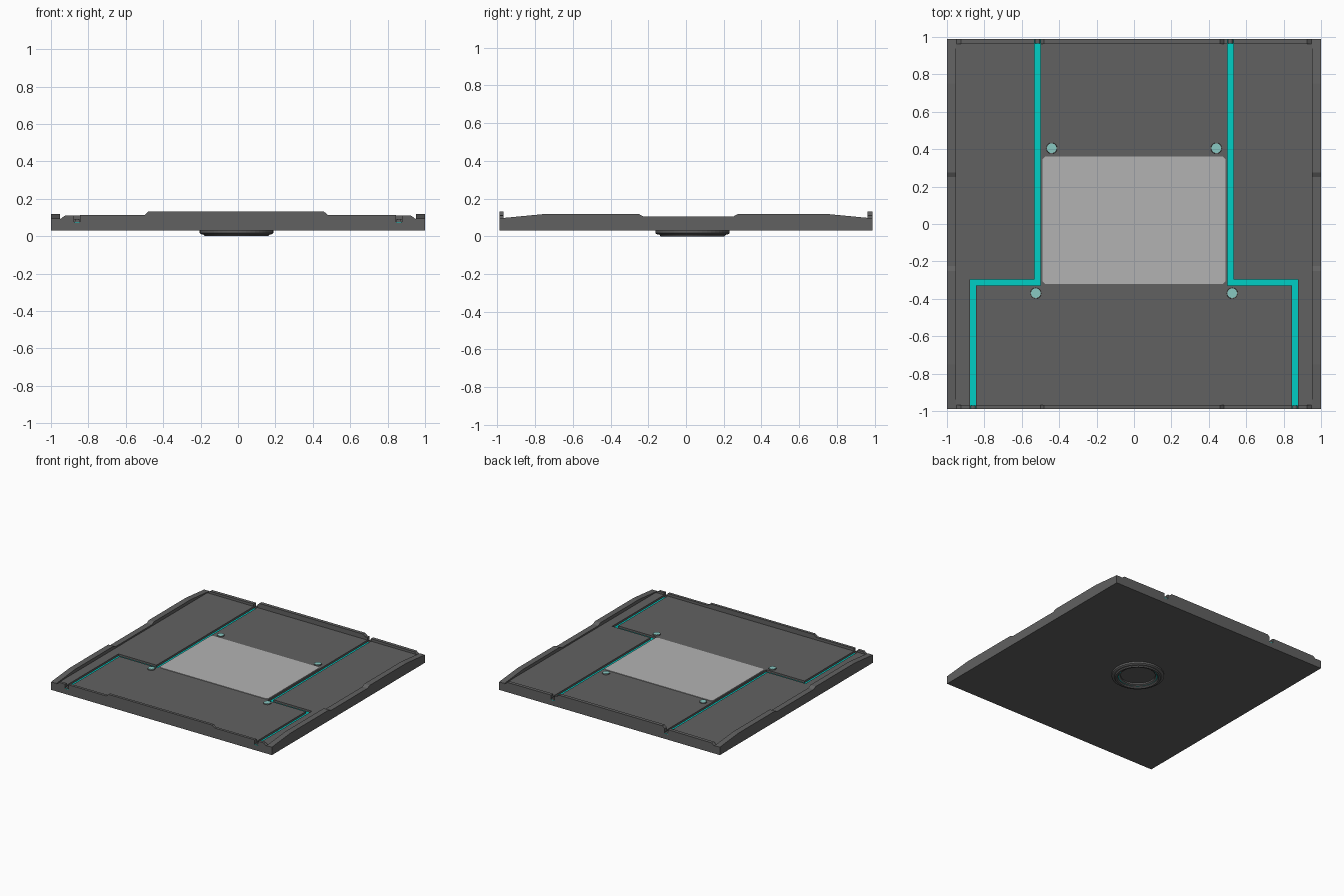
import bpy, bmesh, math

if "Cube" in bpy.data.objects:
    bpy.data.objects.remove(bpy.data.objects["Cube"])


def material(name, rgb):
    m = bpy.data.materials.new(name)
    m.diffuse_color = (*rgb, 1)
    m.use_nodes = True
    m.node_tree.nodes["Principled BSDF"].inputs["Base Color"].default_value = m.diffuse_color
    return m


DARK = material("dark_metal", (0.12, 0.12, 0.12))
TEAL = material("teal_light", (0.0, 0.62, 0.56))
PALE = material("pale_teal", (0.25, 0.58, 0.54))
LIGHT = material("light_plate", (0.45, 0.45, 0.45))


def finish(bm, name, mat):
    bmesh.ops.recalc_face_normals(bm, faces=bm.faces)
    me = bpy.data.meshes.new(name)
    bm.to_mesh(me)
    bm.free()
    ob = bpy.data.objects.new(name, me)
    bpy.context.collection.objects.link(ob)
    if mat:
        me.materials.append(mat)
    return ob


def prism(name, pts, a, b, mat, axis="z"):
    """Extrude a 2D outline from a to b along an axis."""
    place = {"z": lambda p, t: (p[0], p[1], t),
             "y": lambda p, t: (p[0], t, p[1]),
             "x": lambda p, t: (t, p[0], p[1])}[axis]
    bm = bmesh.new()
    lo = [bm.verts.new(place(p, a)) for p in pts]
    hi = [bm.verts.new(place(p, b)) for p in pts]
    bm.faces.new(lo)
    bm.faces.new(hi)
    n = len(pts)
    for i in range(n):
        j = (i + 1) % n
        bm.faces.new((lo[i], lo[j], hi[j], hi[i]))
    return finish(bm, name, mat)


def rect(x0, y0, x1, y1):
    return [(x0, y0), (x1, y0), (x1, y1), (x0, y1)]


def lathe(name, profile, centre, mat, n=48):
    """Revolve a closed (radius, z) outline into a ring."""
    bm = bmesh.new()
    rings = []
    for i in range(n):
        t = 2 * math.pi * i / n
        rings.append([bm.verts.new((centre[0] + r * math.cos(t), centre[1] + r * math.sin(t), z))
                      for r, z in profile])
    k = len(profile)
    for i in range(n):
        p, q = rings[i], rings[(i + 1) % n]
        for j in range(k):
            bm.faces.new((p[j], q[j], q[(j + 1) % k], p[(j + 1) % k]))
    return finish(bm, name, mat)


def disc(name, x, y, r, z0, z1, mat, n=24):
    pts = [(x + r * math.cos(2 * math.pi * i / n), y + r * math.sin(2 * math.pi * i / n))
           for i in range(n)]
    return prism(name, pts, z0, z1, mat)


E = 0.99            # front and back edge
TOP, FLOOR = 0.092, 0.075
XI, XO, W = 0.515, 0.86, 0.016   # channel centre lines and half width
YC = -0.312                      # cross channel

# Base slab
prism("base_slab", rect(-1, -E, 1, E), 0.03, FLOOR - 0.002, DARK)

# Raised centre panel; channels are the gaps left between panels
a, b, c = XI - W, XO - W, YC - W
prism("centre_panel", [(-b, -E), (b, -E), (b, c), (a, c), (a, E), (-a, E), (-a, c), (-b, c)],
      FLOOR - 0.002, TOP, DARK)

# Low point in the middle and humps towards both ends
rail = [(-E, 0.07), (-E, 0.095), (-0.75, 0.118), (-0.25, 0.118), (-0.225, 0.104),
        (0.25, 0.104), (0.275, 0.118), (0.75, 0.118), (E, 0.095), (E, 0.07)]

for s, side in ((-1, "left"), (1, "right")):
    a, b, c = XI + W, XO + W, YC + W
    # Outer panel
    prism(side + "_panel", [(s * x, y) for x, y in
          [(b, -E), (1, -E), (1, E), (a, E), (a, c), (b, c)]], FLOOR - 0.002, TOP, DARK)
    # Side rail
    prism(side + "_rail", rail, s * 0.952, s * 1.0, DARK, "x")
    # Glowing channel floor
    prism(side + "_channel_light", [(s * x, y) for x, y in
          [(XI - W, E), (XI - W, YC - W), (XO - W, YC - W), (XO - W, -E),
           (XO + W, -E), (XO + W, YC + W), (XI + W, YC + W), (XI + W, E)]],
          FLOOR - 0.002, FLOOR + 0.001, TEAL)

# Raised lips at the front and back, notched where the channels leave
for name, y0, y1, notch in (("front_lip", -E, -0.968, XO), ("back_lip", 0.962, E, XI)):
    n0, n1 = notch - W, notch + W
    if notch == XO:
        mid = [(-n0, 0.085), (-n0, 0.113), (-0.5, 0.113), (-0.48, 0.131),
               (0.46, 0.131), (0.48, 0.113), (n0, 0.113), (n0, 0.085)]
        end = [(n1, 0.085), (n1, 0.11), (0.925, 0.11), (0.948, 0.093), (0.948, 0.085)]
    else:
        mid = [(-n0, 0.085), (-n0, 0.113), (-0.48, 0.131), (0.46, 0.131),
               (0.48, 0.113), (n0, 0.113), (n0, 0.085)]
        end = [(n1, 0.085), (n1, 0.113), (0.925, 0.11), (0.948, 0.093), (0.948, 0.085)]
    prism(name, mid, y0, y1, DARK, "y")
    for s, side in ((-1, "left"), (1, "right")):
        prism(name + "_" + side + "_end", [(s * x, z) for x, z in end], y0, y1, DARK, "y")
        # Small round plug at the channel mouth
        plug = [(s * notch + 0.013 * math.cos(k * math.pi / 6), 0.08 + 0.013 * math.sin(k * math.pi / 6))
                for k in range(12)]
        prism(name + "_" + side + "_plug", plug, y0 + 0.002, y1 - 0.002, DARK, "y")

# Light centre plate with clipped corners
k = 0.015
prism("centre_plate", [(-0.49 + k, -0.32), (0.49 - k, -0.32), (0.49, -0.32 + k), (0.49, 0.36 - k),
                       (0.49 - k, 0.36), (-0.49 + k, 0.36), (-0.49, 0.36 - k), (-0.49, -0.32 + k)],
      TOP - 0.005, TOP + 0.004, LIGHT)

# Round lamps with dark bezels around the plate
for i, (x, y) in enumerate([(-0.44, 0.405), (0.44, 0.405), (-0.525, -0.37), (0.525, -0.37)]):
    lathe(f"lamp_bezel_{i}", [(0.024, TOP - 0.003), (0.03, TOP - 0.003), (0.028, TOP + 0.006),
                              (0.024, TOP + 0.006)], (x, y), DARK, 24)
    disc(f"lamp_{i}", x, y, 0.0255, TOP - 0.003, TOP + 0.008, PALE)

# Ring fitting under the slab
C = (-0.008, 0.035)
lathe("under_ring_outer", [(0.165, 0.031), (0.197, 0.031), (0.197, 0.016), (0.188, 0.01), (0.165, 0.01)],
      C, DARK)
lathe("under_ring_inner", [(0.148, 0.031), (0.168, 0.031), (0.176, 0.008), (0.17, 0.0), (0.156, 0.0),
                           (0.148, 0.008)], C, DARK)
lathe("under_ring_light", [(0.141, 0.031), (0.149, 0.031), (0.149, 0.014), (0.141, 0.014)], C, TEAL)
lathe("under_ring_core", [(0.13, 0.031), (0.142, 0.031), (0.142, 0.012), (0.13, 0.018)], C, DARK)
